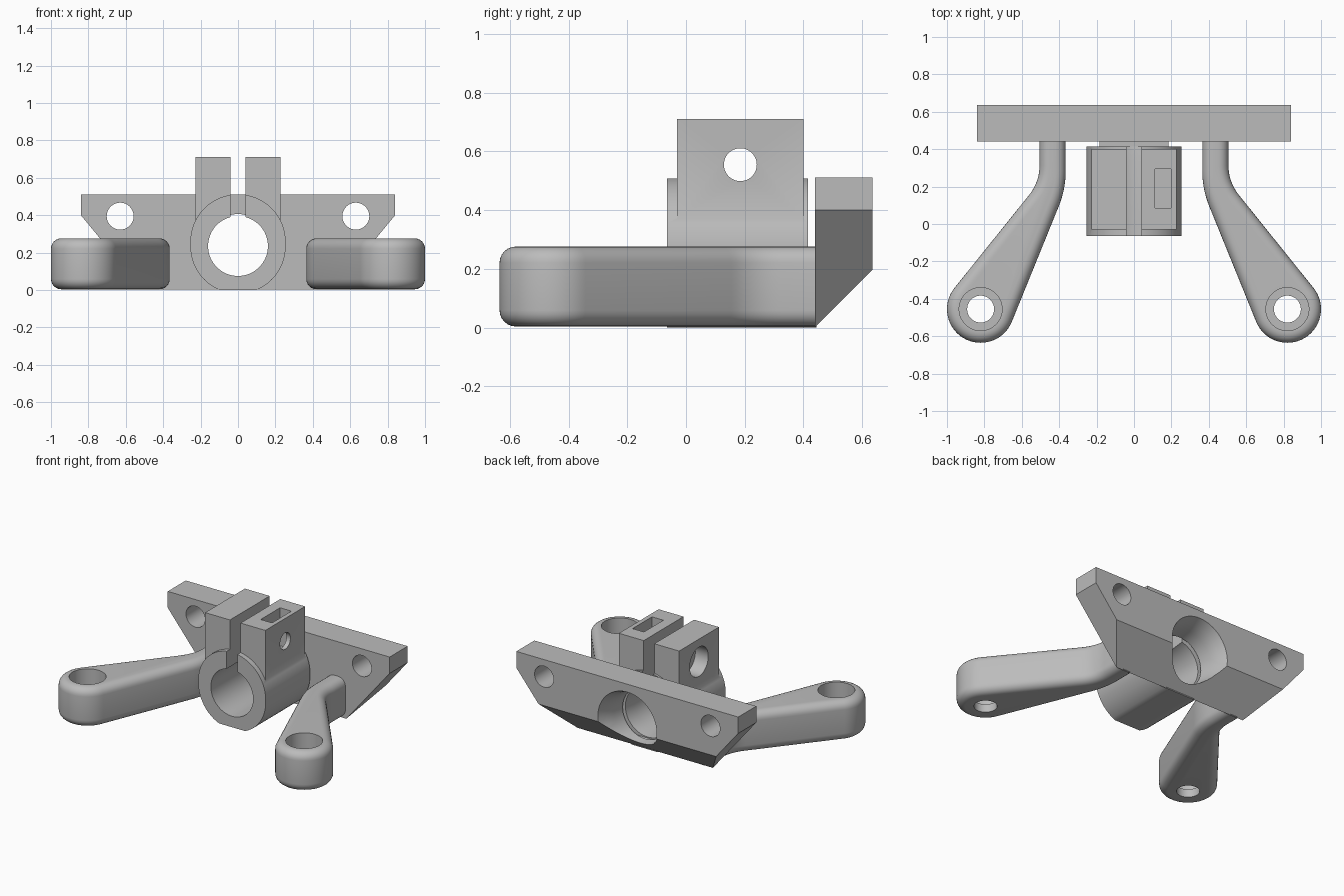
import bpy, bmesh, math
from mathutils import Vector, Matrix

cube = bpy.data.objects.get("Cube")
if cube:
    bpy.data.objects.remove(cube, do_unlink=True)

grey = bpy.data.materials.new("plain_grey")
grey.use_nodes = True
COLOUR = (0.5, 0.5, 0.5, 1)
grey.diffuse_color = COLOUR
grey.node_tree.nodes["Principled BSDF"].inputs["Base Color"].default_value = COLOUR


def finish(name, bm):
    bmesh.ops.recalc_face_normals(bm, faces=bm.faces)
    mesh = bpy.data.meshes.new(name)
    bm.to_mesh(mesh)
    bm.free()
    mesh.materials.append(grey)
    ob = bpy.data.objects.new(name, mesh)
    bpy.context.collection.objects.link(ob)
    return ob


def prism(points, depth):
    """Extrude a closed outline of 3D points along a vector."""
    bm = bmesh.new()
    face = bm.faces.new([bm.verts.new(p) for p in points])
    out = bmesh.ops.extrude_face_region(bm, geom=[face])
    verts = [v for v in out["geom"] if isinstance(v, bmesh.types.BMVert)]
    bmesh.ops.translate(bm, vec=depth, verts=verts)
    return bm


def box(name, lo, hi):
    bm = bmesh.new()
    lo, hi = Vector(lo), Vector(hi)
    bmesh.ops.create_cube(bm, size=1, matrix=Matrix.Translation((lo + hi) / 2)
                          @ Matrix.Diagonal((*(hi - lo), 1)))
    return finish(name, bm)


def rod(axis, start, end, radius):
    """Cylinder between two points along the named axis."""
    bm = bmesh.new()
    start, end = Vector(start), Vector(end)
    turn = {"X": Matrix.Rotation(math.pi / 2, 4, "Y"),
            "Y": Matrix.Rotation(math.pi / 2, 4, "X"), "Z": Matrix()}[axis]
    bmesh.ops.create_cone(bm, cap_ends=True, segments=48, radius1=radius, radius2=radius,
                          depth=(end - start).length,
                          matrix=Matrix.Translation((start + end) / 2) @ turn)
    return finish("cutter", bm)


def apply(ob, mod):
    bpy.context.view_layer.objects.active = ob
    with bpy.context.temp_override(object=ob, active_object=ob):
        bpy.ops.object.modifier_apply(modifier=mod.name)


def combine(ob, other, operation="DIFFERENCE"):
    mod = ob.modifiers.new("combine", "BOOLEAN")
    mod.operation, mod.object, mod.solver = operation, other, "EXACT"
    apply(ob, mod)
    bpy.data.objects.remove(other, do_unlink=True)


BORE_Z = 0.235
PLATE_Y = 0.44


def bore_cutter():
    """Straight bore that flares towards the back of the plate."""
    bm = bmesh.new()
    rings = []
    for r, y in ((0.16, -0.2), (0.16, 0.33), (0.17, 0.43), (0.182, 0.52),
                 (0.198, 0.58), (0.225, 0.64), (0.225, 0.75)):
        rings.append([bm.verts.new((r * math.cos(a), y, BORE_Z + r * math.sin(a)))
                      for a in (i * math.tau / 64 for i in range(64))])
    for a, b in zip(rings, rings[1:]):
        for i in range(64):
            j = (i + 1) % 64
            bm.faces.new((a[i], a[j], b[j], b[i]))
    bm.faces.new(rings[0])
    bm.faces.new(rings[-1])
    return finish("cutter", bm)


# Mounting plate with a chamfered lower back
half = [(0.51, 0), (0.84, 0.4), (0.84, 0.512)]
outline = half + [(-x, z) for x, z in reversed(half)]
bm = prism([(x, PLATE_Y, z) for x, z in outline], (0, 0.195, 0))
cut = bmesh.ops.bisect_plane(bm, geom=bm.verts[:] + bm.edges[:] + bm.faces[:],
                             plane_co=(0, PLATE_Y, 0.002), plane_no=(0, 1, -1),
                             clear_outer=True)
bmesh.ops.holes_fill(bm, edges=[e for e in bm.edges if e.is_boundary])
plate = finish("mounting_plate", bm)
for x in (-0.63, 0.63):
    combine(plate, rod("Y", (x, 0.3, 0.395), (x, 0.8, 0.395), 0.072))
combine(plate, bore_cutter())

# Clamp barrel with flattened underside
R = 0.255
barrel_outline = []
for i in range(65):
    a = i * math.tau / 64
    centre = 0.257 if i <= 32 else BORE_Z
    barrel_outline.append((R * math.cos(a), -0.065, max(0, centre + R * math.sin(a))))
barrel_outline[-1] = (R, -0.065, BORE_Z)
clamp = finish("clamp_barrel", prism(barrel_outline, (0, 0.51, 0)))

# Clamp ears, joined to the barrel
for x0, x1 in ((-0.228, -0.02), (0.02, 0.228)):
    combine(clamp, box("ear", (x0, -0.03, 0.28), (x1, 0.4, 0.71)), "UNION")

# Bore, clamping slot, and relief gap in front of the plate
combine(clamp, bore_cutter())
combine(clamp, box("slot", (-0.04, -0.2, 0.25), (0.04, 0.6, 0.9)))
combine(clamp, box("gap", (-0.5, 0.415, 0.06), (0.5, 0.5, 0.9)))

# Cross bolt hole, bolt head recess and nut pocket
combine(clamp, rod("X", (-0.5, 0.185, 0.555), (0.5, 0.185, 0.555), 0.056))
combine(clamp, rod("X", (-0.5, 0.185, 0.555), (-0.13, 0.185, 0.555), 0.1))
combine(clamp, box("pocket", (0.112, 0.085, 0.45), (0.198, 0.295, 0.9)))

# Tapered arms: straight stem, bend, then round boss
STEM, BOSS = Vector((0.435, 0.2)), Vector((0.82, -0.455))
r1, r2 = 0.07, 0.18
run = BOSS - STEM
heading = math.atan2(run.y, run.x)
spread = math.acos((r1 - r2) / run.length)


def bend(side, reach):
    """Curved corner between the stem side and the tangent to the boss."""
    angle = heading + side * spread
    n = Vector((math.cos(angle), math.sin(angle)))
    x = STEM.x + side * r1
    corner = Vector((x, STEM.y + (r1 - n.x * side * r1) / n.y))
    p, q = corner + Vector((0, reach)), corner + (BOSS + n * r2 - corner).normalized() * reach
    return [p * (1 - t) ** 2 + corner * 2 * t * (1 - t) + q * t * t
            for t in (i / 8 for i in range(9))]


END = 0.445
path = [Vector((STEM.x - r1, END))] + bend(-1, 0.1)
for i in range(33):
    a = heading - spread + 2 * spread * i / 32
    path.append(BOSS + Vector((math.cos(a), math.sin(a))) * r2)
path += bend(1, 0.09)[::-1] + [Vector((STEM.x + r1, END))]
bm = prism([(p.x, p.y, 0.004) for p in path], (0, 0, 0.272))
rims = [e for e in bm.edges
        if abs(e.verts[0].co.z - e.verts[1].co.z) < 0.001
        and min(v.co.y for v in e.verts) < END - 0.001]
bmesh.ops.bevel(bm, geom=rims, offset=0.055, offset_type="OFFSET", segments=6,
                profile=0.5, affect="EDGES", clamp_overlap=False)
arms = finish("arms", bm)

# Stepped screw holes in the bosses
for radius, z in ((0.072, -0.2), (0.115, 0.06)):
    combine(arms, rod("Z", (*BOSS, z), (*BOSS, 0.5), radius))
mirror = arms.modifiers.new("mirror", "MIRROR")
mirror.use_mirror_merge = False
apply(arms, mirror)

# Smooth round walls while keeping crisp edges
for ob in (plate, clamp, arms):
    bpy.ops.object.select_all(action="DESELECT")
    ob.select_set(True)
    bpy.context.view_layer.objects.active = ob
    bpy.ops.object.shade_smooth_by_angle(angle=math.radians(30))
